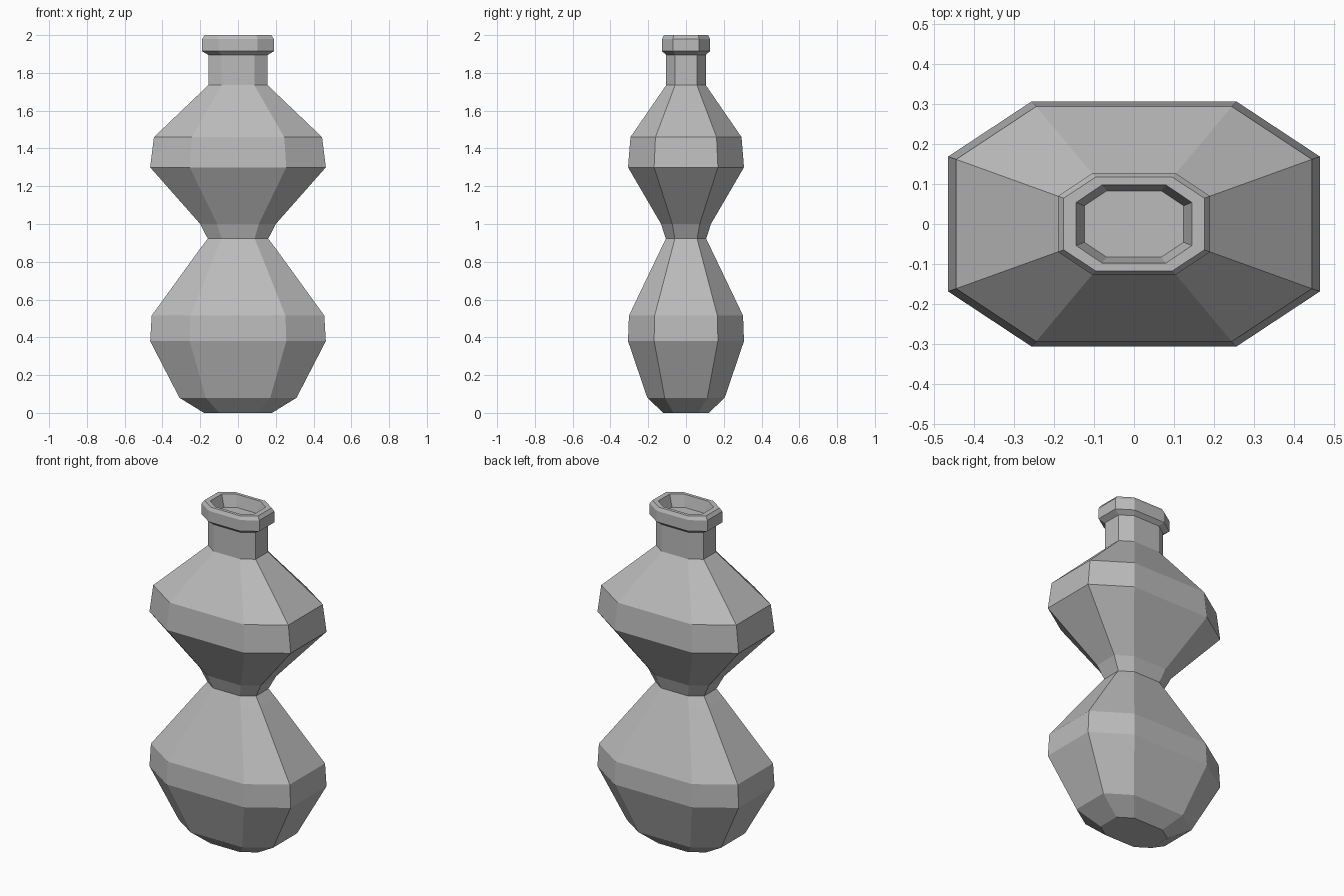
import bpy, bmesh

cube = bpy.data.objects.get("Cube")
if cube:
    bpy.data.objects.remove(cube, do_unlink=True)

# Plain grey glaze
grey = bpy.data.materials.new("grey")
grey.use_nodes = True
grey.diffuse_color = (0.5, 0.5, 0.5, 1)
grey.node_tree.nodes["Principled BSDF"].inputs["Base Color"].default_value = (0.5, 0.5, 0.5, 1)

# Half width, half depth and height of each ring, from the base up and into the mouth
PROFILE = [
    (0.18, 0.12, 0.0),      # base
    (0.31, 0.205, 0.08),
    (0.465, 0.307, 0.38),   # lower belly
    (0.457, 0.302, 0.515),
    (0.20, 0.132, 0.87),
    (0.16, 0.107, 0.922),   # waist
    (0.20, 0.132, 1.0),
    (0.465, 0.307, 1.30),   # upper belly
    (0.445, 0.294, 1.46),
    (0.157, 0.105, 1.735),  # neck
    (0.157, 0.105, 1.895),
    (0.19, 0.127, 1.915),   # rim
    (0.19, 0.127, 1.98),
    (0.176, 0.117, 2.0),
    (0.145, 0.098, 2.0),    # mouth
    (0.124, 0.083, 1.93),
]
CUT = 0.55  # where the corners are cut off


def ring(bm, a, b, z):
    """Eight-sided ring with cut corners, counter-clockwise from above."""
    corners = [(1, -CUT), (1, CUT), (CUT, 1), (-CUT, 1),
               (-1, CUT), (-1, -CUT), (-CUT, -1), (CUT, -1)]
    return [bm.verts.new((a * x, b * y, z)) for x, y in corners]


bm = bmesh.new()
rings = [ring(bm, *p) for p in PROFILE]
for low, high in zip(rings, rings[1:]):
    for i in range(len(low)):
        j = (i + 1) % len(low)
        bm.faces.new((low[i], low[j], high[j], high[i]))
bm.faces.new(rings[0][::-1])   # underside
bm.faces.new(rings[-1])        # floor of the mouth

mesh = bpy.data.meshes.new("vase")
bm.to_mesh(mesh)
bm.free()
mesh.materials.append(grey)
vase = bpy.data.objects.new("vase", mesh)
bpy.context.collection.objects.link(vase)
